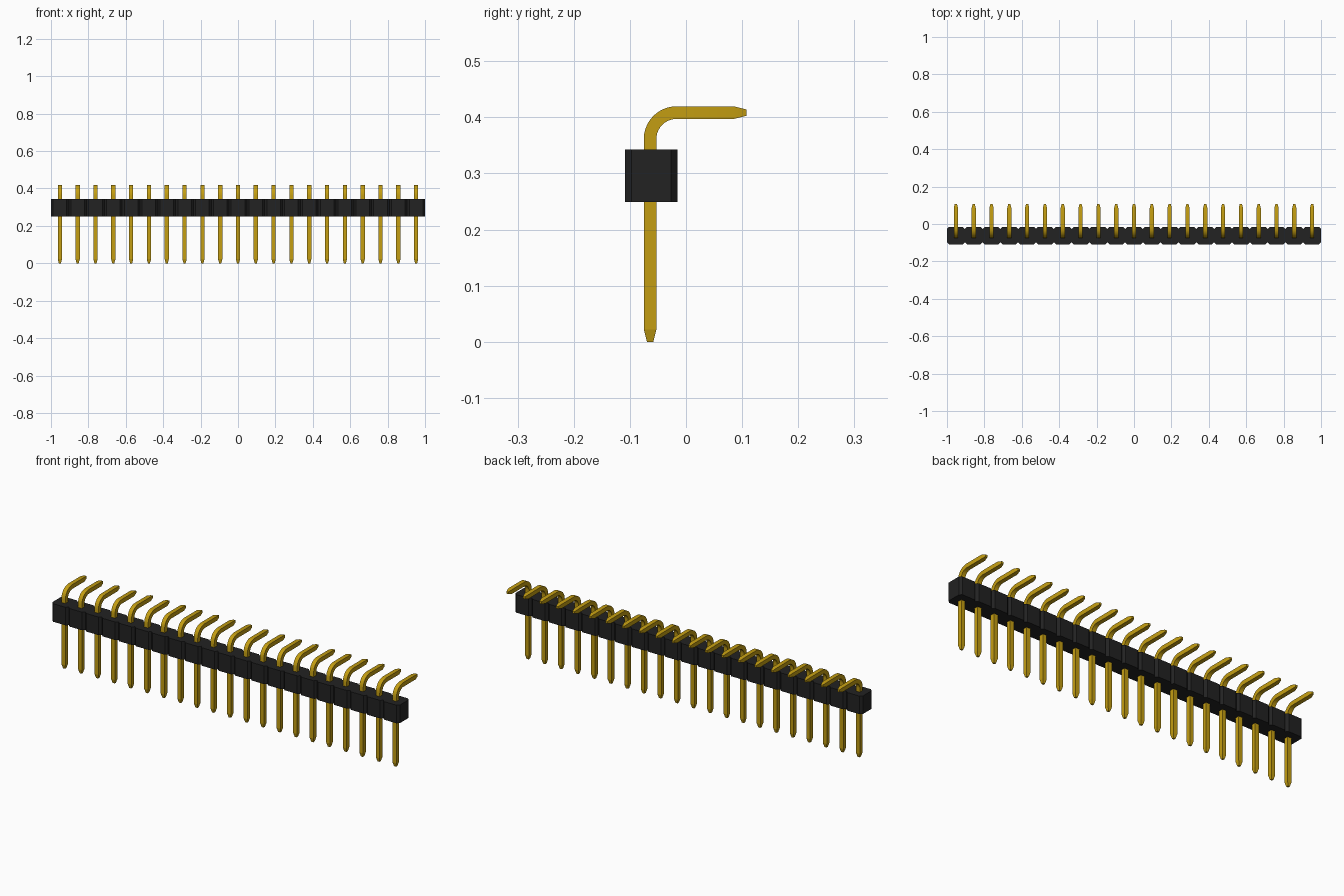
import bpy, bmesh, math
from mathutils import Vector

old = bpy.data.objects.get("Cube")
if old:
    bpy.data.objects.remove(old, do_unlink=True)

COUNT = 21
PITCH = 2 / COUNT
HALF = 0.0112                      # half thickness of a pin
PIN_Y, ARM_Z, BEND = -0.064, 0.4085, 0.047
BODY_Y, BODY_LOW, BODY_HIGH, CHAMFER = -0.062, 0.249, 0.343, 0.0115


def material(name, color):
    m = bpy.data.materials.new(name)
    m.use_nodes = True
    m.diffuse_color = color
    m.node_tree.nodes["Principled BSDF"].inputs["Base Color"].default_value = color
    return m


def finish(name, bm, mat):
    bmesh.ops.recalc_face_normals(bm, faces=bm.faces)
    mesh = bpy.data.meshes.new(name)
    bm.to_mesh(mesh)
    bm.free()
    mesh.materials.append(mat)
    ob = bpy.data.objects.new(name, mesh)
    bpy.context.collection.objects.link(ob)
    return ob


gold = material("gold", (0.55, 0.34, 0.006, 1))
black = material("black plastic", (0.016, 0.016, 0.016, 1))


def pin_stations():
    """Centre, in-plane normal angle and half thickness along the bent pin."""
    yield PIN_Y, 0, 0, HALF / 2
    yield PIN_Y, 0.022, 0, HALF
    steps = 10
    for i in range(steps + 1):
        a = math.pi / 2 * i / steps
        yield (PIN_Y + BEND - BEND * math.cos(a),
               ARM_Z - BEND + BEND * math.sin(a), a, HALF)
    yield 0.085, ARM_Z, math.pi / 2, HALF
    yield 0.108, ARM_Z, math.pi / 2, HALF / 2


def add_pin(bm, x):
    rings = []
    for y, z, a, h in pin_stations():
        c = Vector((x, y, z))
        n = Vector((0, -math.cos(a), math.sin(a))) * h
        s = Vector((h, 0, 0))
        rings.append([bm.verts.new(p) for p in (c + n + s, c + n - s, c - n - s, c - n + s)])
    for r, q in zip(rings, rings[1:]):
        for k in range(4):
            f = bm.faces.new((r[k], r[k - 1], q[k - 1], q[k]))
            f.smooth = True
    bm.faces.new(rings[0])
    bm.faces.new(rings[-1])


# Row of square, right-angled pins with tapered tips
bm = bmesh.new()
xs = [(i - (COUNT - 1) / 2) * PITCH for i in range(COUNT)]
for x in xs:
    add_pin(bm, x)
pins = finish("pins", bm, gold)
bpy.context.view_layer.objects.active = pins
pins.select_set(True)
bpy.ops.object.shade_smooth_by_angle(angle=math.radians(14))
pins.select_set(False)

# Housing: one continuous outline with a notch between neighbouring cells
bm = bmesh.new()
half_x, half_y = PITCH / 2, (BODY_HIGH - BODY_LOW) / 2
front = []
for x in xs:
    front += [(x - half_x, CHAMFER - half_y), (x - half_x + CHAMFER, -half_y),
              (x + half_x - CHAMFER, -half_y)]
front.append((1, CHAMFER - half_y))
outline = front + [(x, -y) for x, y in reversed(front)]
base = bm.faces.new([bm.verts.new((x, y + BODY_Y, BODY_LOW)) for x, y in outline])
top = bmesh.ops.extrude_face_region(bm, geom=[base])["geom"]
bmesh.ops.translate(bm, vec=(0, 0, BODY_HIGH - BODY_LOW),
                    verts=[v for v in top if isinstance(v, bmesh.types.BMVert)])
finish("housing", bm, black)
